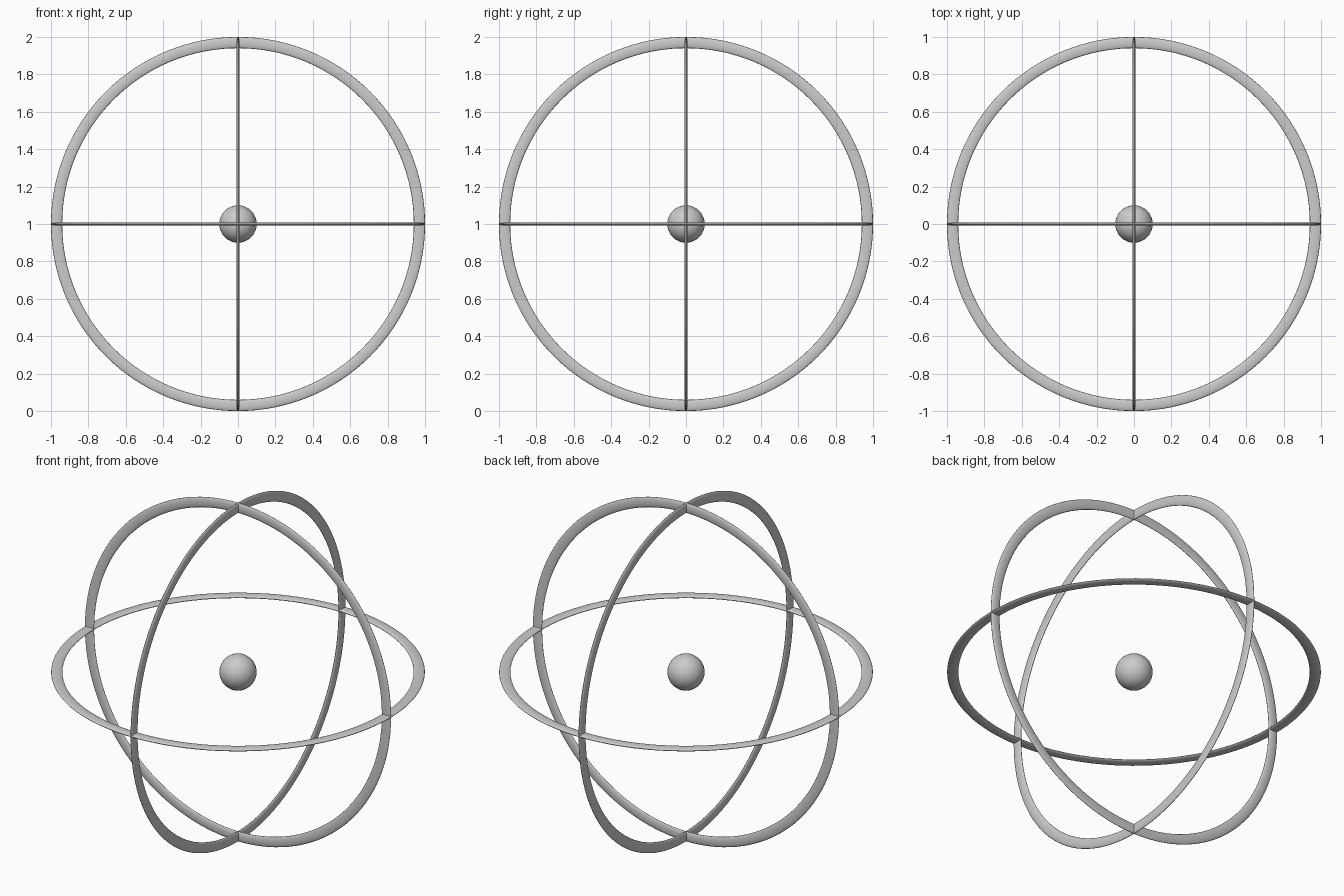
import bpy
from math import pi

if "Cube" in bpy.data.objects:
    bpy.data.objects.remove(bpy.data.objects["Cube"])

CENTRE = (0, 0, 1)


def ring(name, rotation):
    # flattened torus: thin oval cross-section
    bpy.ops.mesh.primitive_torus_add(
        major_segments=128, minor_segments=16,
        major_radius=0.97, minor_radius=0.03,
        location=CENTRE, rotation=rotation)
    ob = bpy.context.object
    ob.name = name
    ob.scale.z = 0.3
    bpy.ops.object.shade_smooth()


# three mutually perpendicular rings
ring("horizontal_ring", (0, 0, 0))
ring("front_ring", (pi / 2, 0, 0))
ring("side_ring", (0, pi / 2, 0))

# floating core
bpy.ops.mesh.primitive_uv_sphere_add(segments=48, ring_count=24, radius=0.1, location=CENTRE)
bpy.context.object.name = "core_sphere"
bpy.ops.object.shade_smooth()
